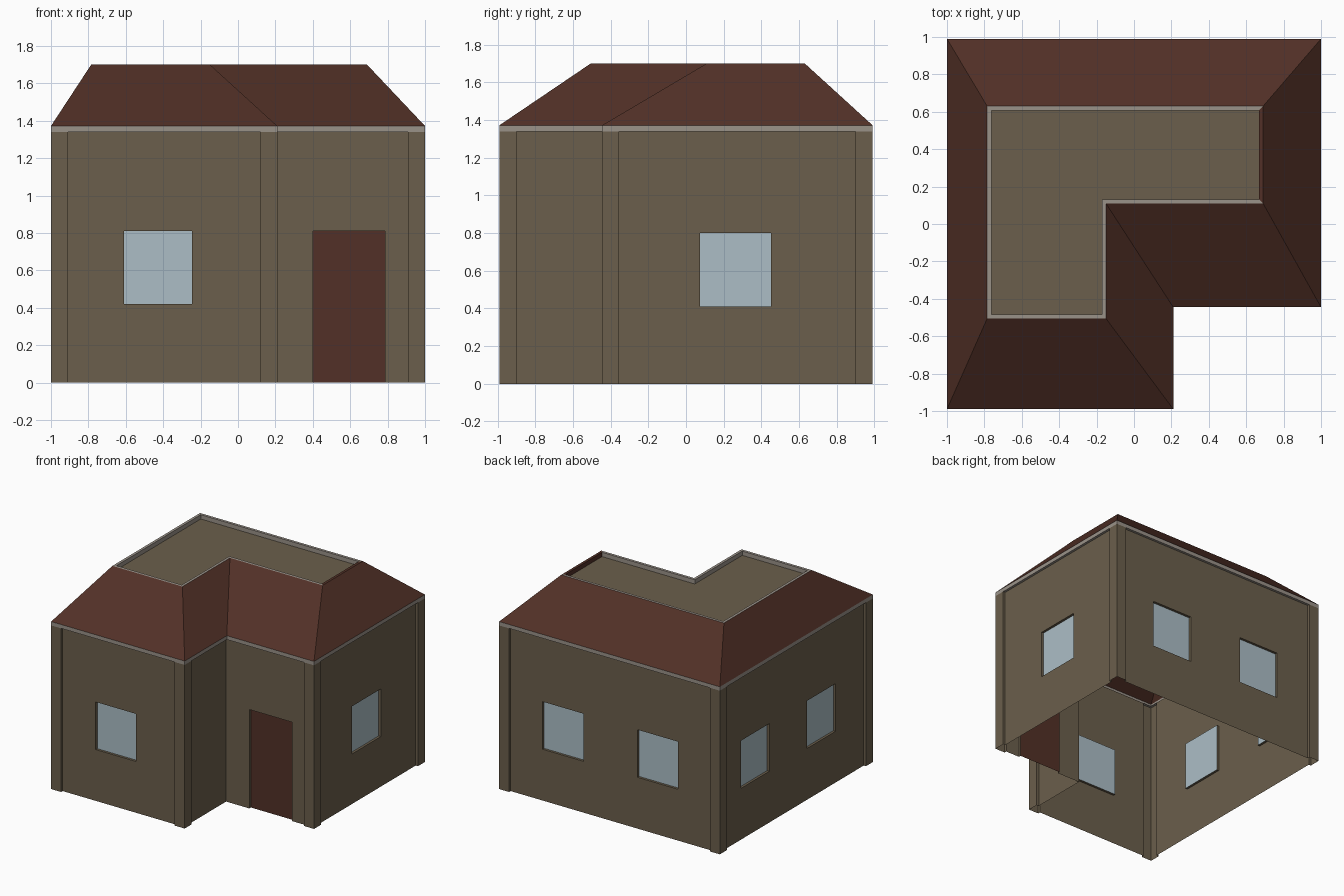
import bpy, bmesh
from mathutils import Vector

if "Cube" in bpy.data.objects:
    bpy.data.objects.remove(bpy.data.objects["Cube"])


def material(name, rgb):
    m = bpy.data.materials.new(name)
    m.diffuse_color = (*rgb, 1)
    m.use_nodes = True
    m.node_tree.nodes["Principled BSDF"].inputs["Base Color"].default_value = m.diffuse_color
    return m


BEIGE = material("beige plaster", (0.147, 0.114, 0.072))
RED = material("dark red", (0.084, 0.030, 0.020))
GLASS = material("pale blue glass", (0.413, 0.515, 0.565))
TRIM = material("light grey trim", (0.323, 0.287, 0.250))

EAVE_LOW, EAVE, TOP = 1.34, 1.372, 1.70
PILLAR, STEP, DEPTH = 0.09, 0.02, 0.02

# L-shaped outlines, counter-clockwise from the front left corner
OUTER = [Vector(p) for p in [(-1, -.99), (.21, -.99), (.21, -.445), (1, -.445), (1, .99), (-1, .99)]]
UPPER = [Vector(p) for p in [(-.785, -.505), (-.15, -.505), (-.15, .11), (.69, .11), (.69, .63), (-.785, .63)]]
N = len(OUTER)
CONCAVE = 2

# openings per wall: start and end along the wall, bottom and top
OPENINGS = [
    [(.39, .755, .42, .81)],
    [],
    [(.19, .575, 0, .81)],
    [(.52, .895, .41, .80)],
    [(.38, .75, .42, .81), (1.24, 1.605, .42, .81)],
    [(.30, .67, .42, .81), (1.155, 1.525, .42, .81)],
]


def finish(name, bm, *mats):
    bmesh.ops.remove_doubles(bm, verts=bm.verts, dist=0.0005)
    me = bpy.data.meshes.new(name)
    bm.to_mesh(me)
    bm.free()
    for m in mats:
        me.materials.append(m)
    ob = bpy.data.objects.new(name, me)
    bpy.context.collection.objects.link(ob)
    return ob


def quad(bm, pts, mat=0):
    f = bm.faces.new([bm.verts.new(p) for p in pts])
    f.material_index = mat


def upright(bm, p, q, z0, z1):
    quad(bm, [(*p, z0), (*q, z0), (*q, z1), (*p, z1)])


def inward(d):
    return Vector((-d.y, d.x))


def inset(poly, t):
    out = []
    for i, p in enumerate(poly):
        a = (p - poly[i - 1]).normalized()
        b = (poly[(i + 1) % N] - p).normalized()
        out.append(p + (inward(a) + inward(b)) * t)
    return out


def ring(bm, low, zl, high, zh, mats=(0,) * N):
    for i in range(N):
        j = (i + 1) % N
        quad(bm, [(*low[i], zl), (*low[j], zl), (*high[j], zh), (*high[i], zh)], mats[i])


# walls with corner pillars and recessed openings, windows and door
walls = bmesh.new()
count = 0
for i in range(N):
    a, b = OUTER[i], OUTER[(i + 1) % N]
    d = (b - a).normalized()
    n = inward(d)
    length = (b - a).length
    at = lambda s, k: a + d * s + n * k
    start, end = -STEP, length + STEP
    if i != CONCAVE:
        start = PILLAR
        upright(walls, at(0, 0), at(start, 0), 0, EAVE_LOW)
        upright(walls, at(start, 0), at(start, STEP), 0, EAVE_LOW)
    if (i + 1) % N != CONCAVE:
        end = length - PILLAR
        upright(walls, at(end, 0), b, 0, EAVE_LOW)
        upright(walls, at(end, STEP), at(end, 0), 0, EAVE_LOW)
    s = start
    k, kk = STEP, STEP + DEPTH
    for s0, s1, z0, z1 in OPENINGS[i]:
        upright(walls, at(s, k), at(s0, k), 0, EAVE_LOW)
        upright(walls, at(s0, k), at(s1, k), z1, EAVE_LOW)
        # reveals
        upright(walls, at(s0, k), at(s0, kk), z0, z1)
        upright(walls, at(s1, kk), at(s1, k), z0, z1)
        quad(walls, [(*at(s0, kk), z1), (*at(s1, kk), z1), (*at(s1, k), z1), (*at(s0, k), z1)])
        if z0 > 0:
            upright(walls, at(s0, k), at(s1, k), 0, z0)
            quad(walls, [(*at(s0, k), z0), (*at(s1, k), z0), (*at(s1, kk), z0), (*at(s0, kk), z0)])
        pane = bmesh.new()
        upright(pane, at(s0, kk), at(s1, kk), z0, z1)
        if z0 > 0:
            count += 1
            finish(f"window_{count}", pane, GLASS)
        else:
            finish("door", pane, RED)
        s = s1
    upright(walls, at(s, k), at(end, k), 0, EAVE_LOW)
finish("walls", walls, BEIGE)

# eave trim band with its narrow underside
bm = bmesh.new()
ring(bm, OUTER, EAVE_LOW, OUTER, EAVE)
ring(bm, inset(OUTER, STEP), EAVE_LOW, OUTER, EAVE_LOW)
finish("eave_trim", bm, TRIM)

# sloping roof
bm = bmesh.new()
ring(bm, OUTER, EAVE, UPPER, TOP)
finish("roof_slopes", bm, RED)

# rim around the flat roof, red on its right side
rim = inset(UPPER, 0.022)
FLOOR = TOP - 0.035
bm = bmesh.new()
sides = (0, 0, 0, 1, 0, 0)
ring(bm, UPPER, TOP, rim, TOP, sides)
ring(bm, rim, TOP, rim, FLOOR, sides)
finish("roof_rim", bm, TRIM, RED)

# flat roof deck
bm = bmesh.new()
bm.faces.new([bm.verts.new((*p, FLOOR)) for p in rim])
finish("roof_deck", bm, BEIGE)
